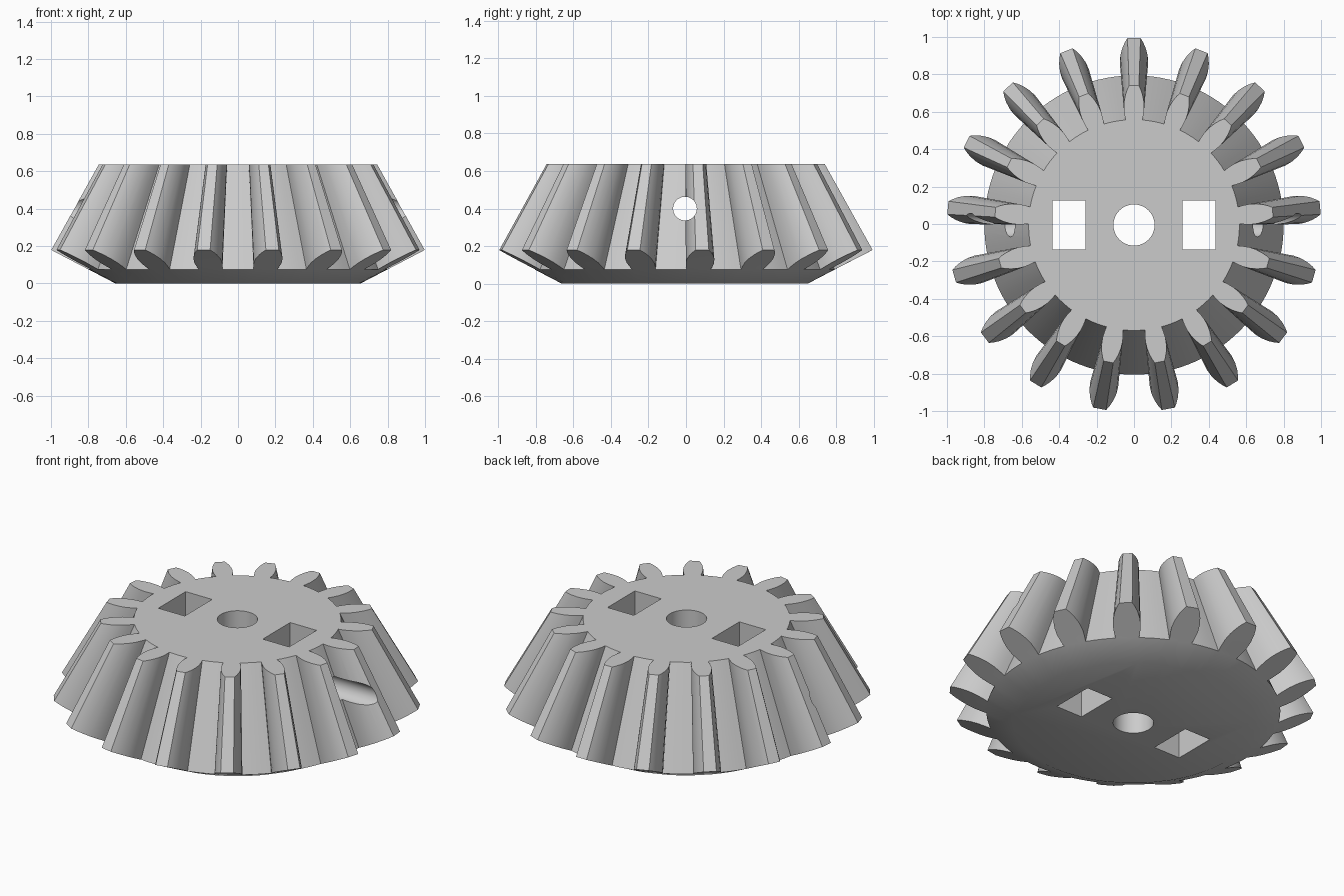
import bpy
import bmesh
from math import pi, cos, sin, radians
from mathutils import Vector

cube = bpy.data.objects.get("Cube")
if cube:
    bpy.data.objects.remove(cube)

TEETH = 17
TOP = 0.637          # height of the flat top
APEX = 1.975         # pitch apex where all the tooth lines meet
BASE_R, ROOT_R, SLOPE = 0.655, 0.80, 0.52
SHIFT_Y = -0.0055    # centres the odd-toothed outline
# Half tooth section: radius and half width, root to tip
FLANK = [(ROOT_R, 0.064), (0.83, 0.071), (0.87, 0.076), (0.91, 0.073),
         (0.95, 0.062), (0.98, 0.048), (1.0, 0.035)]

grey = bpy.data.materials.new("plain grey")
grey.use_nodes = True
colour = (0.6, 0.6, 0.6, 1)
grey.diffuse_color = colour
grey.node_tree.nodes["Principled BSDF"].inputs["Base Color"].default_value = colour


def polar(r, angle, z):
    return Vector((r * cos(angle), r * sin(angle), z))


def make_object(name, bm):
    bmesh.ops.recalc_face_normals(bm, faces=bm.faces)
    mesh = bpy.data.meshes.new(name)
    bm.to_mesh(mesh)
    bm.free()
    mesh.materials.append(grey)
    obj = bpy.data.objects.new(name, mesh)
    bpy.context.collection.objects.link(obj)
    return obj


# Gear body: back-cone outline drawn towards the apex and cut flat on top
bm = bmesh.new()
outer, root = [], []
for i in range(TEETH):
    mid = pi / 2 + i * 2 * pi / TEETH
    section = [(r, mid - h / r) for r, h in FLANK]
    section += [(r, mid + h / r) for r, h in reversed(FLANK)]
    tooth = [bm.verts.new(polar(r, a, (r - BASE_R) * SLOPE)) for r, a in section]
    bm.faces.new(tooth)
    # rounded floor of the gap after this tooth
    start = section[-1][1]
    width = 2 * pi / TEETH - 2 * FLANK[0][1] / ROOT_R
    gap = [bm.verts.new(polar(ROOT_R, start + width * k / 4, (ROOT_R - BASE_R) * SLOPE))
           for k in (1, 2, 3)]
    outer += tooth + gap
    root += [tooth[0], tooth[-1]] + gap

apex = Vector((0, 0, APEX))
top = [bm.verts.new(apex + (v.co - apex) * (APEX - TOP) / (APEX - v.co.z)) for v in outer]
base = [bm.verts.new((v.co.x * BASE_R / ROOT_R, v.co.y * BASE_R / ROOT_R, 0)) for v in root]
for low, high in ((outer, top), (base, root)):
    for j in range(len(low)):
        k = (j + 1) % len(low)
        bm.faces.new((low[j], low[k], high[k], high[j]))
bm.faces.new(top)
bm.faces.new(base)
gear = make_object("bevel_gear", bm)


# Cutters for the shaft bore, the set screw hole and the two windows
def round_cutter(name, radius, depth):
    cb = bmesh.new()
    bmesh.ops.create_cone(cb, cap_ends=True, segments=48,
                          radius1=radius, radius2=radius, depth=depth)
    return make_object(name, cb)


bore = round_cutter("bore_cutter", 0.11, 3)
cross = round_cutter("cross_hole_cutter", 0.063, 3)
cross.rotation_euler.y = radians(90)
cross.location.z = 0.4
cutters = [bore, cross]
for side, name in ((-1, "right_window_cutter"), (1, "left_window_cutter")):
    cb = bmesh.new()
    bmesh.ops.create_cube(cb, size=1)
    bmesh.ops.scale(cb, verts=cb.verts, vec=(0.175, 0.26, 3))
    window = make_object(name, cb)
    window.location.x = side * 0.347
    cutters.append(window)

bpy.context.view_layer.update()
for cutter in cutters:
    mod = gear.modifiers.new(cutter.name, 'BOOLEAN')
    mod.operation = 'DIFFERENCE'
    mod.solver = 'EXACT'
    mod.object = cutter

# Apply the cuts, then drop the cutters
bpy.context.view_layer.update()
evaluated = gear.evaluated_get(bpy.context.evaluated_depsgraph_get())
final_mesh = bpy.data.meshes.new_from_object(evaluated)
gear.modifiers.clear()
gear.data = final_mesh
gear.location.y = SHIFT_Y
for cutter in cutters:
    bpy.data.objects.remove(cutter)

# Smooth flanks and bores with crisp edges
bpy.ops.object.select_all(action='DESELECT')
gear.select_set(True)
bpy.context.view_layer.objects.active = gear
bpy.ops.object.shade_smooth_by_angle(angle=radians(30))
